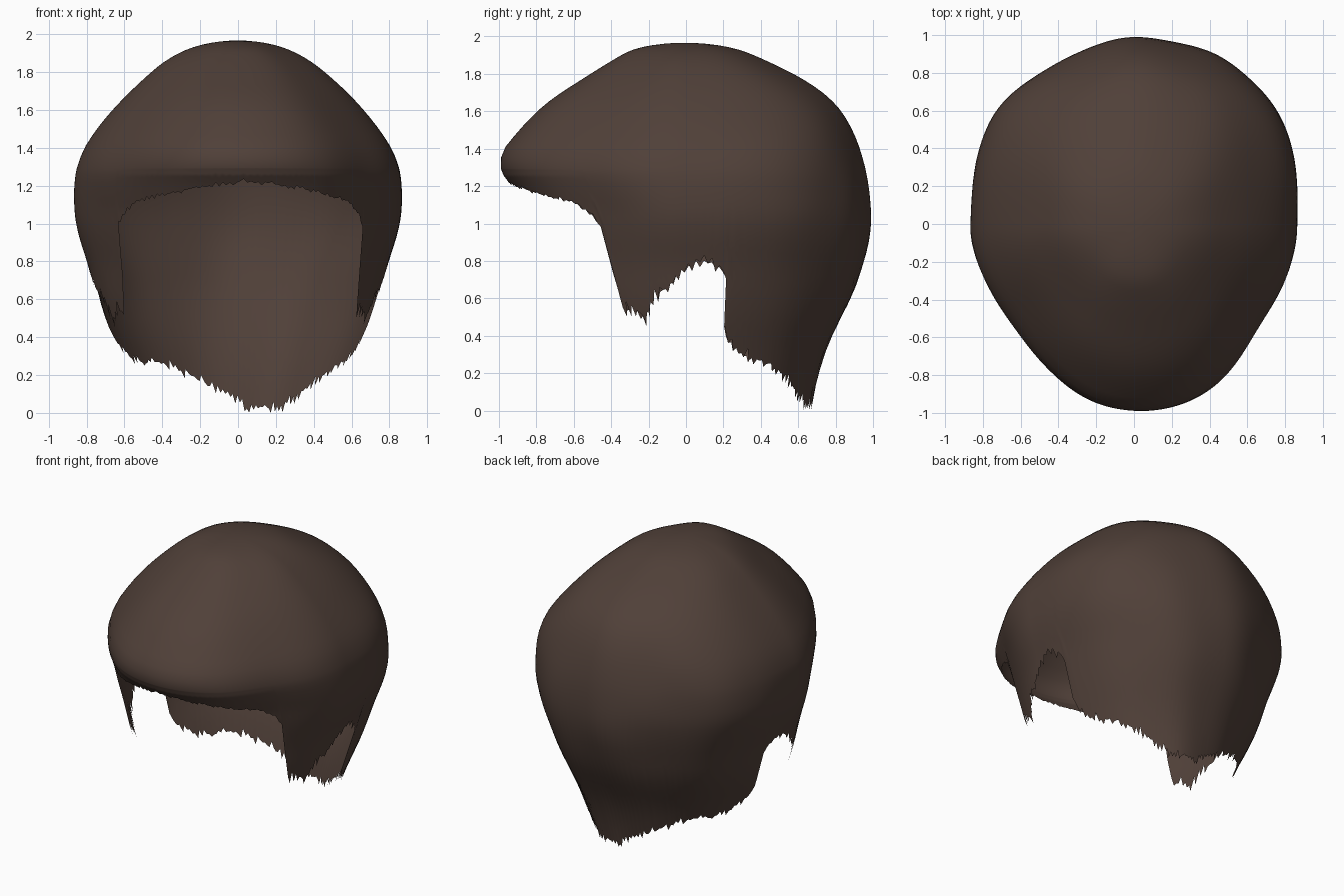
import bpy, bmesh, math, random
from mathutils import Vector, noise

random.seed(4)
cube = bpy.data.objects.get("Cube")
if cube:
    bpy.data.objects.remove(cube)

# Hair shell: height, front reach, back reach, half width
PROFILE = [(2.0, 0, 0, 0), (1.97, .26, .27, .22), (1.9, .39, .44, .37),
           (1.8, .55, .64, .495), (1.7, .71, .78, .6), (1.6, .82, .86, .69),
           (1.5, .91, .91, .77), (1.37, 1.02, .95, .85), (1.25, .95, .98, .87),
           (1.16, .86, .99, .87), (1.0, .8, 1.0, .85), (.8, .72, .96, .78),
           (.6, .65, .89, .75), (.4, .55, .77, .67), (.2, .5, .71, .59),
           (0, .45, .66, .51)]
# Hem: angle from the front in degrees, height
HEM = [(0, 1.26), (20, 1.22), (35, 1.18), (46, 1.15), (54, 1.08), (57, .98),
       (58, .6), (64, .57), (70, .53), (75, .63), (86, .73), (90, .8),
       (96, .83), (102, .8), (104, .7), (105.5, .42), (114, .34), (134, .25),
       (148, .14), (160, .07), (180, .05)]
COLUMNS, UPPER, LOWER = 288, 22, 16
UPPER_DEPTH = .82


def lerp_table(table, key):
    for a, b in zip(table, table[1:]):
        if key <= b[0]:
            f = max(0, (key - a[0]) / (b[0] - a[0]))
            return [p + (q - p) * f for p, q in zip(a[1:], b[1:])]
    return list(table[-1][1:])


# Square-root depth keeps the crown round
DEPTH = [(math.sqrt(2 - z), f, b, w) for z, f, b, w in PROFILE]


def section(u):
    win = min(.05, u)
    samples = [lerp_table(DEPTH, u + win * k / 2) for k in range(-2, 3)]
    return [sum(c) / len(samples) for c in zip(*samples)]


def surface_point(phi, u):
    front, back, width = section(u)
    s, c = math.sin(phi), math.cos(phi)
    z = 2 - u * u
    x, y = width * s, -(front if c > 0 else back) * c
    # Pointed forehead and square back, both fading out low down
    fade = min(1, max(0, (z - .4) / .7))
    x *= 1 + (-.11 if c > 0 else .09) * fade * math.sin(2 * phi) ** 2
    # Front and back tips sit a little to the left
    x += .06 * c * c * min(1, u)
    # Soft lumps, and combed grooves towards the back
    bump = .012 * noise.noise(Vector((x, y, z)) * 2.6)
    if c < 0:
        bump += .008 * math.sin(9 * phi + 3 * z) * c * c * min(1, u)
    k = 1 + bump
    return Vector((x * k, y * k, z))


def hem_height(phi, column):
    deg = math.degrees(phi)
    angle = min(deg, 360 - deg)
    z = lerp_table(HEM, angle)[0]
    # The nape is cut higher on the right
    if deg > 180 and angle > 125:
        z += .11 * math.sin(math.radians((angle - 125) * 180 / 55))
    # Ragged strand ends, longest at the sideburns
    size = .015 if angle < 56 else .06 if angle < 80 else .035
    tooth = random.uniform(-.2, 1) if column % 2 else random.uniform(-1, .2)
    return max(0, z + size * tooth)


bm = bmesh.new()
crown = bm.verts.new((0, 0, 2))
strips = []
for i in range(COLUMNS):
    phi = 2 * math.pi * i / COLUMNS
    end = math.sqrt(2 - hem_height(phi, i))
    depths = [UPPER_DEPTH * j / UPPER for j in range(1, UPPER + 1)]
    depths += [UPPER_DEPTH + (end - UPPER_DEPTH) * j / LOWER for j in range(1, LOWER + 1)]
    strips.append([bm.verts.new(surface_point(phi, u)) for u in depths])
for a, b in zip(strips, strips[1:] + strips[:1]):
    bm.faces.new((crown, a[0], b[0]))
    for j in range(len(a) - 1):
        bm.faces.new((a[j], a[j + 1], b[j + 1], b[j]))

# Centre and rest on the ground
for axis in range(3):
    vals = [v.co[axis] for v in bm.verts]
    shift = min(vals) if axis == 2 else (min(vals) + max(vals)) / 2
    for v in bm.verts:
        v.co[axis] -= shift

mesh = bpy.data.meshes.new("hair")
bm.to_mesh(mesh)
bm.free()
hair = bpy.data.objects.new("hair", mesh)
bpy.context.collection.objects.link(hair)

brown = bpy.data.materials.new("dark_brown")
brown.use_nodes = True
color = (.08, .051, .04, 1)
brown.diffuse_color = color
shader = brown.node_tree.nodes["Principled BSDF"]
shader.inputs["Base Color"].default_value = color
shader.inputs["Roughness"].default_value = .8
mesh.materials.append(brown)

bpy.context.view_layer.objects.active = hair
hair.select_set(True)
bpy.ops.object.shade_smooth()
